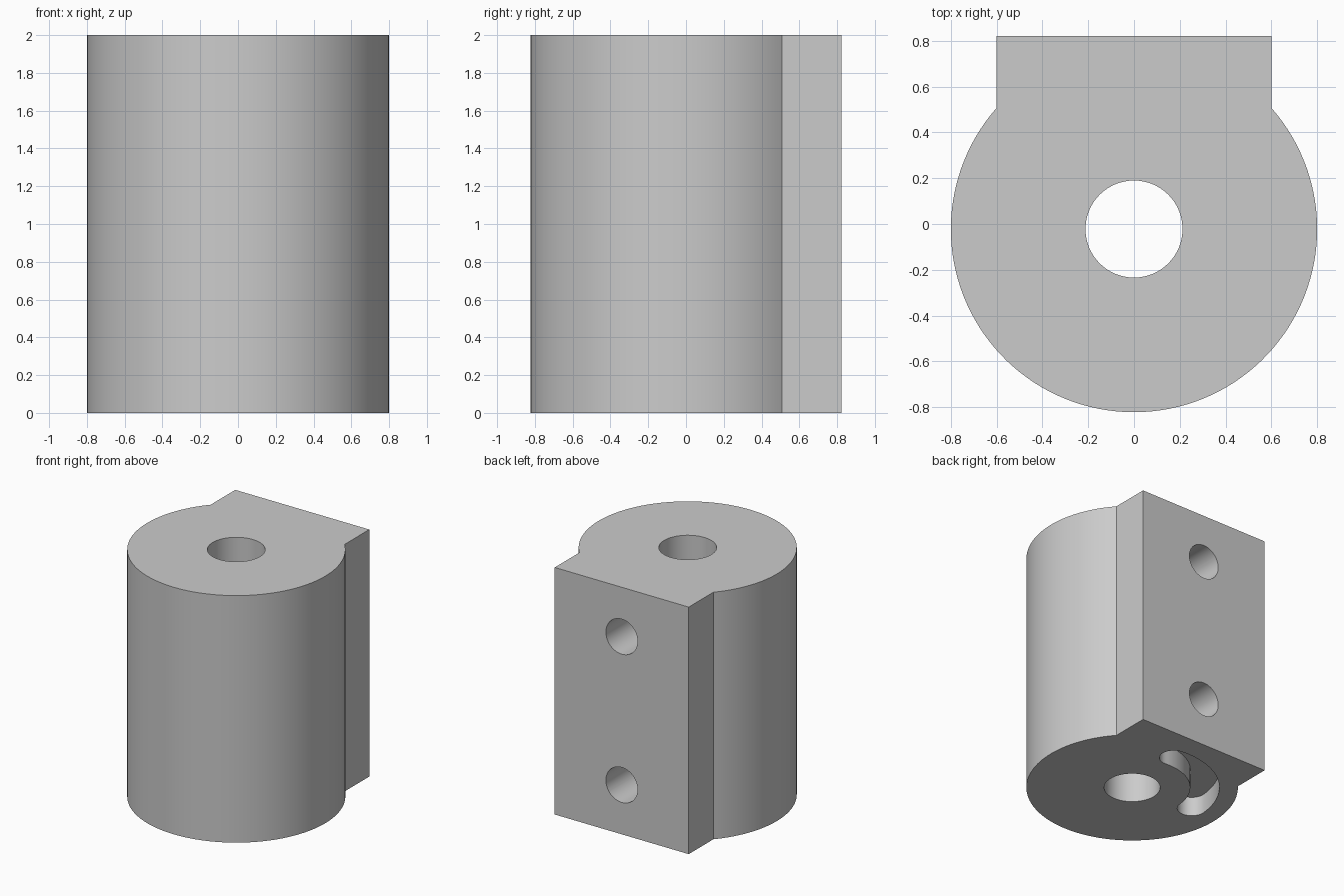
import bpy
import bmesh
from math import sin, cos, pi, radians, sqrt
from mathutils import Matrix

default = bpy.data.objects.get("Cube")
if default:
    bpy.data.objects.remove(default, do_unlink=True)

HEIGHT = 2.0
RADIUS = 0.8
AXIS_Y = -0.022       # centre of the round body
BLOCK_HALF = 0.6
BACK_Y = 0.822
BORE_R = 0.212
SCREW_R = 0.142
SCREW_DEPTH = 0.5
SLOT_R, SLOT_HALF, SLOT_DEPTH = 0.55, 0.11, 0.16

grey = bpy.data.materials.new("plain_grey")
grey.use_nodes = True
colour = (0.6, 0.6, 0.6, 1)
grey.diffuse_color = colour
grey.node_tree.nodes["Principled BSDF"].inputs["Base Color"].default_value = colour


def arc(cx, cy, r, start, end, steps):
    """Points along an arc, angles in radians."""
    angles = [start + (end - start) * i / steps for i in range(steps + 1)]
    return [(cx + r * cos(a), cy + r * sin(a)) for a in angles]


def prism(name, outline, z0, z1):
    """Extrude a closed outline straight up."""
    bm = bmesh.new()
    face = bm.faces.new([bm.verts.new((x, y, z0)) for x, y in outline])
    top = bmesh.ops.extrude_face_region(bm, geom=[face])["geom"]
    verts = [v for v in top if isinstance(v, bmesh.types.BMVert)]
    bmesh.ops.translate(bm, verts=verts, vec=(0, 0, z1 - z0))
    bmesh.ops.recalc_face_normals(bm, faces=bm.faces)
    mesh = bpy.data.meshes.new(name)
    bm.to_mesh(mesh)
    bm.free()
    mesh.materials.append(grey)
    obj = bpy.data.objects.new(name, mesh)
    bpy.context.collection.objects.link(obj)
    return obj


def cut(target, cutter):
    """Subtract the cutter from the target and discard it."""
    bpy.ops.object.select_all(action="DESELECT")
    bpy.context.view_layer.objects.active = target
    target.select_set(True)
    mod = target.modifiers.new("cut", "BOOLEAN")
    mod.operation = "DIFFERENCE"
    mod.solver = "EXACT"
    mod.object = cutter
    bpy.ops.object.modifier_apply(modifier=mod.name)
    bpy.data.objects.remove(cutter, do_unlink=True)


def circle(cx, cy, r, steps):
    return arc(cx, cy, r, 0, 2 * pi, steps)[:-1]


# Round body merged with the flat mounting block at the back
corner = pi - math_angle if (math_angle := None) else None
meet = sqrt(RADIUS ** 2 - BLOCK_HALF ** 2)
from math import atan2
start = atan2(meet, -BLOCK_HALF)
end = 2 * pi + atan2(meet, BLOCK_HALF)
outline = arc(0, AXIS_Y, RADIUS, start, end, 96)
outline += [(BLOCK_HALF, BACK_Y), (-BLOCK_HALF, BACK_Y)]
body = prism("mounting_body", outline, 0, HEIGHT)

# Central bore
cut(body, prism("bore_cutter", circle(0, AXIS_Y, BORE_R, 64), -0.1, HEIGHT + 0.1))

# Two screw holes in the back face
for z in (0.4, 1.6):
    cutter = prism("screw_cutter", circle(0, 0, SCREW_R, 48), -0.1, SCREW_DEPTH)
    cutter.data.transform(Matrix.Translation((0, BACK_Y, z)) @ Matrix.Rotation(pi / 2, 4, "X"))
    cut(body, cutter)

# Curved slot with round ends in the underside
a, b = radians(85), radians(175)
slot = arc(0, AXIS_Y, SLOT_R + SLOT_HALF, a, b, 32)
slot += arc(SLOT_R * cos(b), AXIS_Y + SLOT_R * sin(b), SLOT_HALF, b, b + pi, 16)[1:-1]
slot += arc(0, AXIS_Y, SLOT_R - SLOT_HALF, b, a, 32)
slot += arc(SLOT_R * cos(a), AXIS_Y + SLOT_R * sin(a), SLOT_HALF, a + pi, a + 2 * pi, 16)[1:-1]
cut(body, prism("slot_cutter", slot, -0.1, SLOT_DEPTH))

bpy.ops.object.shade_smooth_by_angle(angle=radians(30))
